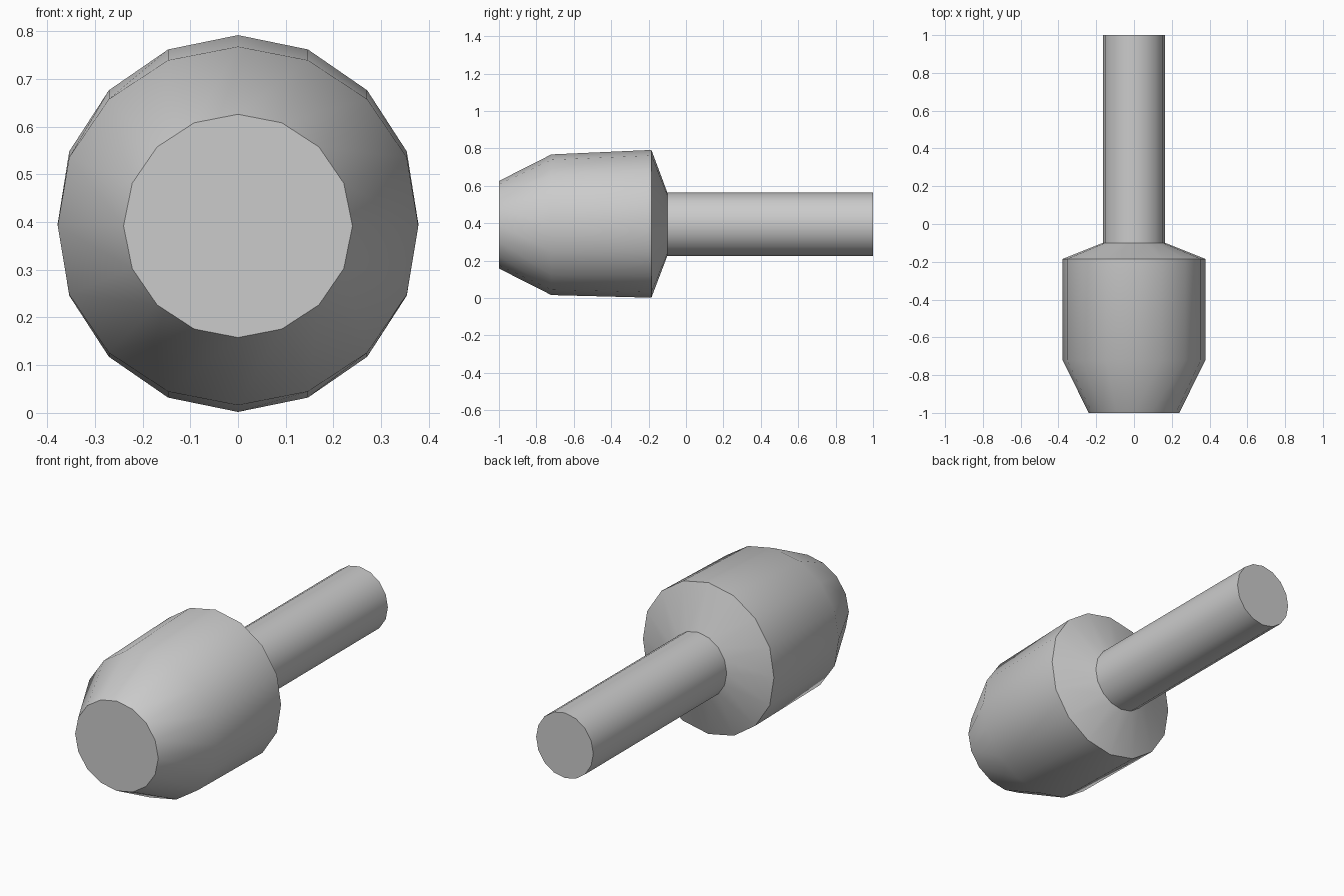
import bpy, bmesh
from math import sin, cos, pi, radians

if "Cube" in bpy.data.objects:
    bpy.data.objects.remove(bpy.data.objects["Cube"])

SIDES = 16


def lathe(name, rings, cap_front=False, cap_back=False):
    """Skin elliptical rings (y, centre z, x radius, z radius, x limit) along y."""
    bm = bmesh.new()
    loops = []
    for y, cz, rx, rz, limit in rings:
        loop = []
        for i in range(SIDES):
            a = 2 * pi * i / SIDES
            x = max(-limit, min(limit, rx * sin(a)))
            loop.append(bm.verts.new((x, y, cz + rz * cos(a))))
        loops.append(loop)
    for a, b in zip(loops, loops[1:]):
        for i in range(SIDES):
            j = (i + 1) % SIDES
            bm.faces.new((a[i], a[j], b[j], b[i]))
    if cap_front:
        bm.faces.new(loops[0])
    if cap_back:
        bm.faces.new(loops[-1])
    bmesh.ops.recalc_face_normals(bm, faces=bm.faces)
    # Make sure open shells point outwards
    bm.faces.ensure_lookup_table()
    f = bm.faces[0]
    c = f.calc_center_median()
    if f.normal.x * c.x + f.normal.z * (c.z - rings[0][1]) < 0:
        bmesh.ops.reverse_faces(bm, faces=bm.faces)
    mesh = bpy.data.meshes.new(name)
    bm.to_mesh(mesh)
    bm.free()
    obj = bpy.data.objects.new(name, mesh)
    bpy.context.collection.objects.link(obj)
    bpy.ops.object.select_all(action='DESELECT')
    obj.select_set(True)
    bpy.context.view_layer.objects.active = obj
    bpy.ops.object.shade_smooth_by_angle(angle=radians(35))
    return obj


# Head: flat nose, tapered front, slightly flared barrel, sloped shoulder
lathe("head", [
    (-1.00, 0.392, 0.240, 0.234, 1.0),
    (-0.72, 0.392, 0.383, 0.376, 0.378),
    (-0.185, 0.397, 0.383, 0.395, 0.378),
    (-0.10, 0.395, 0.165, 0.170, 1.0),
], cap_front=True)

# Handle: straight rod continuing from the shoulder
lathe("handle", [
    (-0.10, 0.395, 0.165, 0.170, 1.0),
    (1.00, 0.395, 0.165, 0.170, 1.0),
], cap_back=True)
